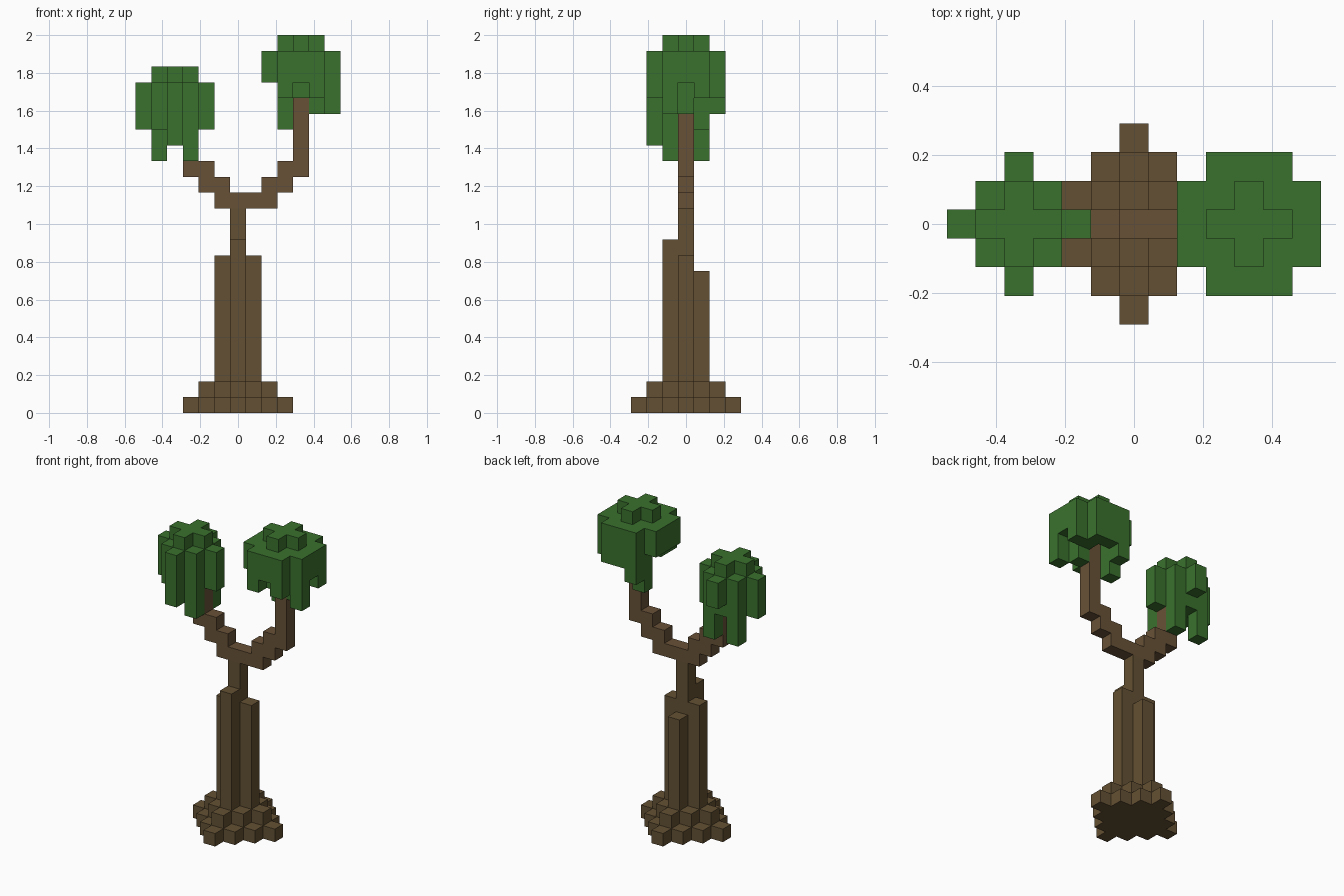
import bpy
import bmesh
from mathutils import Vector

UNIT = 1 / 12  # edge length of one block

default_cube = bpy.data.objects.get("Cube")
if default_cube:
    bpy.data.objects.remove(default_cube, do_unlink=True)


def make_material(name, red, green, blue):
    material = bpy.data.materials.new(name)
    material.use_nodes = True
    colour = (red, green, blue, 1)
    material.diffuse_color = colour
    material.node_tree.nodes["Principled BSDF"].inputs["Base Color"].default_value = colour
    return material


def column(x, y, bottom, top):
    """Blocks stacked from bottom up to top."""
    return {(x, y, z) for z in range(bottom, top)}


def bar(first, last, z):
    """Row of blocks along x in the middle plane."""
    return {(x, 0, z) for x in range(first, last + 1)}


def diamond(radius, bottom, top, centre=0):
    """Layers of blocks within a stepped distance of a centre."""
    cells = set()
    for dx in range(-radius, radius + 1):
        reach = radius - abs(dx)
        for y in range(-reach, reach + 1):
            cells |= column(centre + dx, y, bottom, top)
    return cells


def hanging_leaves(centre, radius, default_bottom, top, special):
    """Crown of columns sharing a top, with chosen columns ending elsewhere."""
    cells = set()
    for dx in range(-2, 3):
        for y in range(-2, 3):
            if abs(dx) + abs(y) <= radius:
                bottom = special.get((dx, y), default_bottom)
                cells |= column(centre + dx, y, bottom, top)
    return cells


def build_blocks(name, cells, occupied, material):
    """Make one mesh from the exposed sides of the blocks."""
    bm = bmesh.new()
    corners = {}

    def corner(position):
        key = tuple(round(2 * value) for value in position)
        if key not in corners:
            corners[key] = bm.verts.new(position * UNIT)
        return corners[key]

    for cell in sorted(cells):
        middle = Vector(cell) + Vector((0, 0, 0.5))
        for axis in range(3):
            for sign in (-1, 1):
                normal = Vector((0, 0, 0))
                normal[axis] = sign
                if tuple(int(a + b) for a, b in zip(cell, normal)) in occupied:
                    continue
                side = Vector((0, 0, 0))
                side[(axis + 1) % 3] = 0.5
                up = normal.cross(side)
                face_middle = middle + normal / 2
                bm.faces.new([corner(face_middle + offset) for offset in
                              (-side - up, side - up, side + up, up - side)])
    mesh = bpy.data.meshes.new(name)
    bm.to_mesh(mesh)
    bm.free()
    mesh.materials.append(material)
    obj = bpy.data.objects.new(name, mesh)
    bpy.context.collection.objects.link(obj)
    return obj


bark = make_material("trunk brown", 0.127, 0.081, 0.033)
branch_bark = make_material("branch brown", 0.138, 0.083, 0.038)
leaf = make_material("leaf green", 0.042, 0.165, 0.027)

# Stepped root mound
roots = diamond(3, 0, 1) | diamond(2, 1, 2)

# Trunk with uneven side ridges
trunk = column(0, 0, 2, 13) | column(0, -1, 2, 11) | column(0, 1, 2, 9)
for side in (-1, 1):
    trunk |= column(side, 0, 2, 10)

# Fork and stepped branches
branches = bar(-1, 2, 13)
branches |= bar(-2, -1, 14) | bar(2, 3, 14)
branches |= bar(-3, -2, 15) | bar(3, 4, 15)
branches |= column(-3, 0, 16, 18) | column(4, 0, 16, 21)

# Lower crown on the right branch
right_crown = hanging_leaves(-4, 2, 18, 21, {
    (0, -2): 17, (0, 2): 19, (1, -1): 16, (1, 1): 16, (-1, 1): 16})
right_crown |= diamond(1, 21, 22, -4)

# Upper crown on the left branch
left_crown = hanging_leaves(4, 3, 21, 23, {
    (-1, -2): 20, (1, -2): 20, (0, -1): 20, (1, 0): 19, (2, -1): 19,
    (2, 1): 20, (-1, 2): 19, (-1, 1): 18, (-1, -1): 20,
    (0, 2): 20, (1, 2): 20, (1, -1): 20, (1, 1): 20})
left_crown |= diamond(1, 23, 24, 4)

parts = [
    ("root_mound", roots, bark),
    ("trunk", trunk, bark),
    ("branches", branches, branch_bark),
    ("right_crown", right_crown, leaf),
    ("left_crown", left_crown, leaf),
]
occupied = set().union(*(cells for _, cells, _ in parts))
for name, cells, material in parts:
    build_blocks(name, cells, occupied, material)
